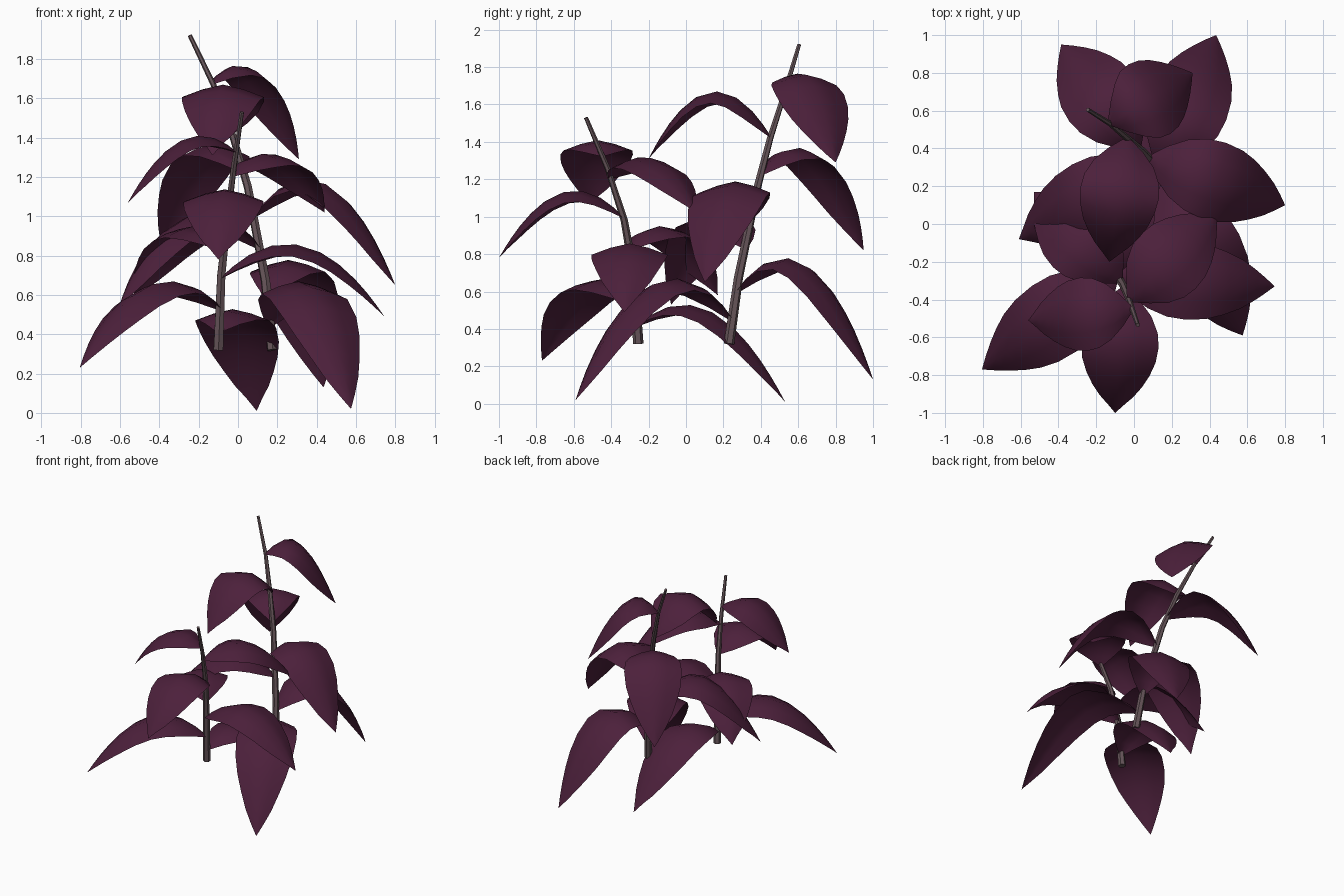
import bpy, bmesh, math
from mathutils import Vector

cube = bpy.data.objects.get("Cube")
if cube:
    bpy.data.objects.remove(cube, do_unlink=True)


def material(name, color):
    mat = bpy.data.materials.new(name)
    mat.use_nodes = True
    mat.diffuse_color = (*color, 1)
    mat.node_tree.nodes["Principled BSDF"].inputs["Base Color"].default_value = (*color, 1)
    return mat


LEAF = material("dark plum leaf", (0.073, 0.0145, 0.044))
BARK = material("grey brown stem", (0.13, 0.088, 0.098))


def make_stem(name, path):
    """Tapered six-sided tube along a bent path."""
    bm = bmesh.new()
    rings = []
    for i, p in enumerate(path):
        axis = path[min(i + 1, len(path) - 1)] - path[max(i - 1, 0)]
        turn = axis.to_track_quat('Z', 'Y')
        radius = 0.028 - 0.017 * i / (len(path) - 1)
        rings.append([bm.verts.new(p + turn @ Vector((radius * math.cos(k * math.pi / 3),
                                                      radius * math.sin(k * math.pi / 3), 0)))
                      for k in range(6)])
    for low, high in zip(rings, rings[1:]):
        for k in range(6):
            n = (k + 1) % 6
            bm.faces.new((low[k], low[n], high[n], high[k]))
    bm.faces.new(rings[0][::-1])
    bm.faces.new(rings[-1])
    finish(bm, name, BARK)


def finish(bm, name, mat):
    mesh = bpy.data.meshes.new(name)
    bm.to_mesh(mesh)
    bm.free()
    mesh.materials.append(mat)
    obj = bpy.data.objects.new(name, mesh)
    bpy.context.collection.objects.link(obj)
    bpy.ops.object.select_all(action='DESELECT')
    obj.select_set(True)
    bpy.context.view_layer.objects.active = obj
    bpy.ops.object.shade_smooth_by_angle(angle=math.radians(40))


def point_at(path, z):
    """Point on a stem at a given height."""
    for a, b in zip(path, path[1:]):
        if z <= b.z:
            return a.lerp(b, (z - a.z) / (b.z - a.z))
    return path[-1].copy()


# Half width of a leaf along its arc: (fraction of arc, share of full half width)
OUTLINE = [(0, 0.1), (0.08, 0.44), (0.18, 0.76), (0.3, 0.95), (0.42, 1.0), (0.55, 0.95),
           (0.66, 0.82), (0.76, 0.64), (0.85, 0.43), (0.93, 0.21), (1, 0.0)]


def make_leaf(name, base, peak, tip, half):
    """Arched blade: a parabola for the midrib, with edges that droop."""
    run = Vector((tip.x - base.x, tip.y - base.y, 0))
    side = Vector((-run.y, run.x, 0)).normalized()
    rise, fall = peak - base.z, base.z - tip.z
    slope = 2 * rise + 2 * math.sqrt(rise * rise + rise * fall)
    bend = -(slope + fall)

    def midrib(s):
        return base + run * s + Vector((0, 0, slope * s + bend * s * s))

    # Running arc length, to space the outline evenly along the curve
    steps = 100
    arc = [0.0]
    for i in range(steps):
        arc.append(arc[-1] + (midrib((i + 1) / steps) - midrib(i / steps)).length)

    bm = bmesh.new()
    rows = []
    for fraction, share in OUTLINE:
        s = min(range(steps + 1), key=lambda i: abs(arc[i] - fraction * arc[-1])) / steps
        mid = midrib(s)
        if share == 0:
            rows.append([bm.verts.new(mid)])
            continue
        tangent = run + Vector((0, 0, slope + 2 * bend * s))
        normal = tangent.cross(side).normalized()
        rows.append([bm.verts.new(mid + side * (half * share * t)
                                  - normal * (0.3 * half * share * abs(t) ** 1.4))
                     for t in (-1, -0.5, 0, 0.5, 1)])
    for a, b in zip(rows, rows[1:]):
        for k in range(4):
            if len(b) == 1:
                bm.faces.new((a[k], a[k + 1], b[0]))
            else:
                bm.faces.new((a[k], a[k + 1], b[k + 1], b[k]))
    bmesh.ops.recalc_face_normals(bm, faces=bm.faces)
    if sum(f.normal.z for f in bm.faces) < 0:
        bmesh.ops.reverse_faces(bm, faces=bm.faces)
    finish(bm, name, LEAF)


# Stems, from the ground end up
back = [Vector(p) for p in ((0.175, 0.23, 0.32), (0.14, 0.28, 0.67), (0.05, 0.38, 1.15),
                            (-0.03, 0.45, 1.42), (-0.125, 0.53, 1.67), (-0.245, 0.605, 1.92))]
front = [Vector(p) for p in ((-0.1, -0.255, 0.32), (-0.085, -0.28, 0.7), (-0.055, -0.33, 0.98),
                             (-0.02, -0.42, 1.26), (0.02, -0.535, 1.53))]
make_stem("back_stem", back)
make_stem("front_stem", front)

# Leaves per stem: root height, crest height, tip position, half width
back_leaves = [(0.45, 0.67, (0.575, -0.59, 0.02), 0.22),
               (0.6, 0.78, (0.435, 1.0, 0.13), 0.215),
               (0.84, 1.02, (-0.61, -0.08, 0.53), 0.21),
               (1.0, 1.19, (0.8, 0.1, 0.65), 0.21),
               (1.23, 1.37, (-0.385, 0.95, 0.82), 0.21),
               (1.43, 1.67, (-0.13, -0.2, 1.31), 0.21),
               (1.68, 1.77, (0.31, 0.8, 1.29), 0.215)]
front_leaves = [(0.42, 0.53, (0.095, 0.53, 0.01), 0.205),
                (0.53, 0.67, (-0.805, -0.77, 0.23), 0.21),
                (0.69, 0.86, (0.745, -0.33, 0.49), 0.205),
                (0.83, 0.95, (-0.53, 0.17, 0.58), 0.205),
                (1.0, 1.14, (-0.1, -1.0, 0.78), 0.205),
                (1.21, 1.32, (0.44, 0.06, 1.02), 0.205),
                (1.33, 1.41, (-0.56, -0.51, 1.07), 0.195)]

for label, stem, leaves in (("back", back, back_leaves), ("front", front, front_leaves)):
    for i, (root, crest, tip, half) in enumerate(leaves, 1):
        make_leaf(f"{label}_leaf_{i}", point_at(stem, root), crest, Vector(tip), half)
